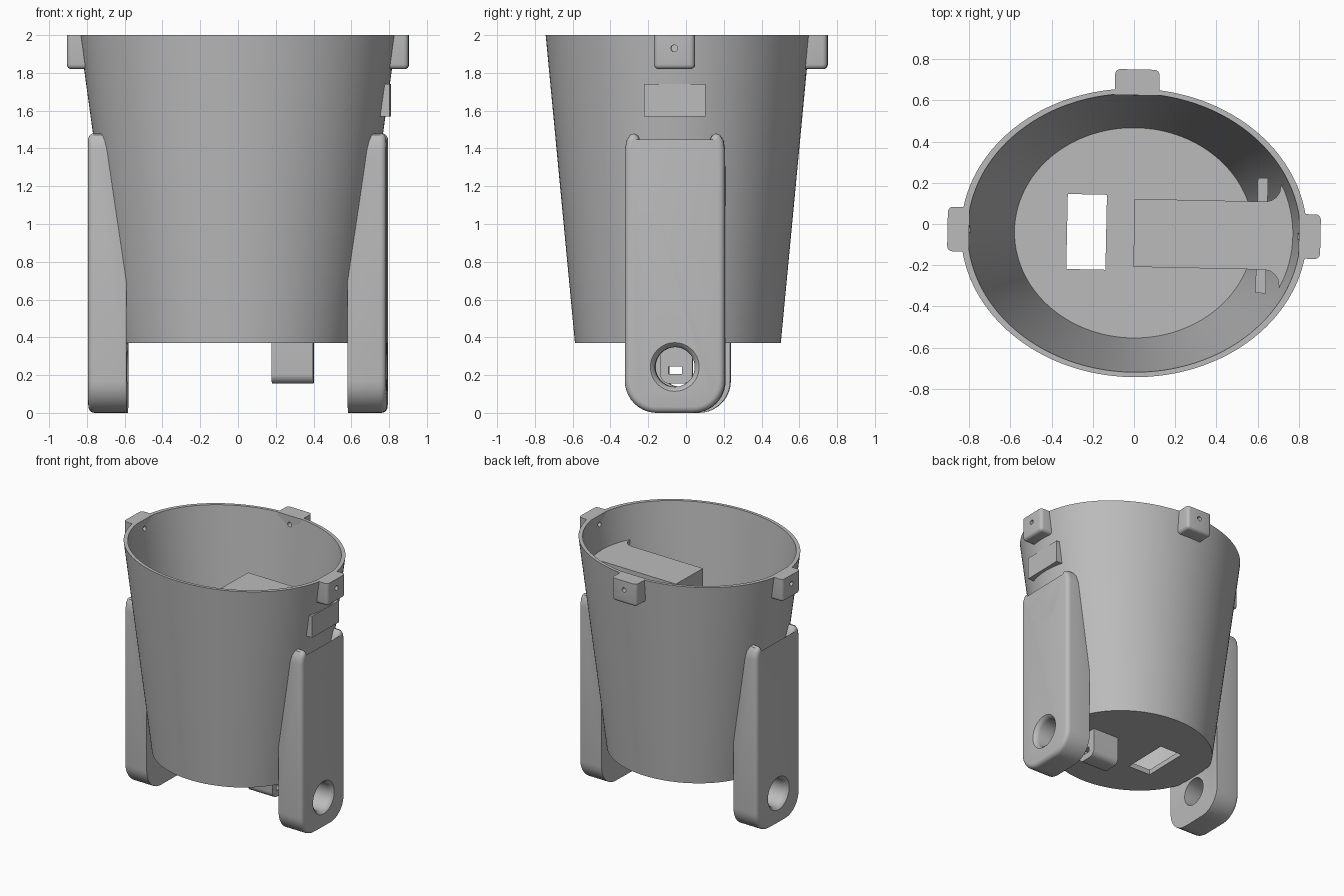
import bpy, bmesh, math
from mathutils import Matrix

if "Cube" in bpy.data.objects:
    bpy.data.objects.remove(bpy.data.objects["Cube"], do_unlink=True)

grey = bpy.data.materials.new("plain_grey")
grey.use_nodes = True
grey.diffuse_color = (0.5, 0.5, 0.5, 1)
grey.node_tree.nodes["Principled BSDF"].inputs["Base Color"].default_value = (0.5, 0.5, 0.5, 1)

# The whole model is turned slightly about the bucket axis
PLACE = Matrix.Translation((0, -0.043, 0)) @ Matrix.Rotation(math.radians(-1.2), 4, "Z")


def finish(name, bm, turn=Matrix()):
    bmesh.ops.recalc_face_normals(bm, faces=bm.faces)
    bm.transform(PLACE @ turn)
    if turn.is_negative:
        bmesh.ops.reverse_faces(bm, faces=bm.faces)
    mesh = bpy.data.meshes.new(name)
    bm.to_mesh(mesh)
    bm.free()
    mesh.materials.append(grey)
    obj = bpy.data.objects.new(name, mesh)
    bpy.context.collection.objects.link(obj)
    return obj


def loft(name, rings, turn=Matrix(), n=128):
    """Solid through ellipses given as (rx, ry, z)."""
    bm = bmesh.new()
    loops = [[bm.verts.new((rx * math.cos(math.tau * i / n), ry * math.sin(math.tau * i / n), z))
              for i in range(n)] for rx, ry, z in rings]
    for a, b in zip(loops, loops[1:]):
        for i in range(n):
            bm.faces.new((a[i], a[i - 1], b[i - 1], b[i]))
    bm.faces.new(loops[0])
    bm.faces.new(loops[-1])
    return finish(name, bm, turn)


def prism(points, axis, lo, hi):
    """Extrude a flat outline along x or z; returns bmesh and its far cap."""
    bm = bmesh.new()
    verts = [bm.verts.new((lo, a, b) if axis == "x" else (a, b, lo)) for a, b in points]
    face = bm.faces.new(verts)
    ext = bmesh.ops.extrude_face_region(bm, geom=[face])["geom"]
    shift = (hi - lo, 0, 0) if axis == "x" else (0, 0, hi - lo)
    bmesh.ops.translate(bm, vec=shift, verts=[v for v in ext if isinstance(v, bmesh.types.BMVert)])
    cap = next(f for f in ext if isinstance(f, bmesh.types.BMFace))
    bmesh.ops.recalc_face_normals(bm, faces=bm.faces)
    return bm, cap


def box(lo, hi):
    return prism([(lo[0], lo[1]), (hi[0], lo[1]), (hi[0], hi[1]), (lo[0], hi[1])], "z", lo[2], hi[2])[0]


def cut(obj, *cutters):
    bpy.context.view_layer.objects.active = obj
    for c in cutters:
        mod = obj.modifiers.new("cut", "BOOLEAN")
        mod.operation, mod.solver, mod.object = "DIFFERENCE", "EXACT", c
        bpy.ops.object.modifier_apply(modifier=mod.name)


def along_x(x, y, z):
    return Matrix.Translation((x, y, z)) @ Matrix.Rotation(math.pi / 2, 4, "Y")


helpers = []
parts = []

# Bucket shell with a slot in its floor
bucket = loft("bucket", [(.615, .545, .37), (.84, .70, 2), (.808, .676, 2), (.58, .51, .41)])
core = loft("bucket_core", [(.60, .53, .365), (.825, .688, 2)])
slot = finish("floor_slot", box((-.325, -.182, .3), (-.135, .182, .5)))
helpers += [core, slot]
cut(bucket, slot)
parts.append(bucket)

# Rim lugs, each with a small hole through the bucket wall
for name, angle, start, end in (("left_lug", 0, .80, .905), ("right_lug", 180, .80, .905),
                                ("back_lug", 90, .668, .793)):
    spin = Matrix.Rotation(math.radians(angle), 4, "Z")
    bm = box((start, -.108, 1.82), (end, .108, 2))
    edges = [e for e in bm.edges
             if all(v.co.x > end - .01 for v in e.verts) and any(v.co.z < 1.9 for v in e.verts)]
    edges += [e for e in bm.edges if all(v.co.z < 1.9 for v in e.verts) and e not in edges]
    edges = [e for e in edges if any(v.co.x > end - .01 for v in e.verts)]
    bmesh.ops.bevel(bm, geom=edges, offset=.025, segments=4, profile=.5, affect="EDGES")
    lug = finish(name, bm, spin)
    drill = loft(name + "_drill", [(.018, .018, -.2), (.018, .018, .2)], spin @ along_x(end - .05, 0, 1.93), 20)
    helpers.append(drill)
    cut(lug, drill)
    cut(bucket, drill)
    parts.append(lug)

# Side legs: forked top, rounded foot, pivot hole, fitted to the bucket wall
half = [(.265, 1.39), (.257, 1.44), (.238, 1.472), (.217, 1.48), (.197, 1.468), (.177, 1.43),
        (.147, 1.34), (.117, 1.265), (.08, 1.21), (.04, 1.18)]
r = .17
foot = [(.265 - r + r * math.cos(a), r - r * math.sin(a))
        for a in (math.pi / 2 * i / 10 for i in range(11))]
side = list(reversed(foot)) + half
outline = side + [(0, 1.17)] + [(-y, z) for y, z in reversed(side)]
for name, sx in (("left_leg", 1), ("right_leg", -1)):
    bm, cap = prism(outline, "x", .585, .79)
    bmesh.ops.bevel(bm, geom=list(cap.edges), offset=.032, segments=4, profile=.5, affect="EDGES")
    flip = Matrix.Scale(sx, 4, (1, 0, 0))
    leg = finish(name, bm, flip)
    turn = Matrix.Rotation(0 if sx > 0 else math.pi, 4, "Z")
    bore = loft(name + "_bore", [(.105, .105, -.2), (.105, .105, .07), (.112, .112, .09), (.13, .13, .106),
                                 (.13, .13, .2)], turn @ along_x(.685, 0, .243), 48)
    helpers.append(bore)
    cut(leg, core, bore)
    parts.append(leg)

# Inner shelf, flaring into the wall and showing slightly outside
edge = [(0, .165), (.64, .165), (.665, .172), (.687, .187), (.702, .21), (.71, .25),
        (.735, .2), (.75, .163), (.806, .163)]
plan = edge + [(x, -y) for x, y in reversed(edge)]
parts.append(finish("inner_shelf", prism(plan, "z", 1.57, 1.74)[0]))

# Crossbar under the shelf
parts.append(finish("shelf_crossbar", box((.595, -.28, 1.575), (.645, .28, 1.61))))

# Block below the floor, rounded underneath, with a slot through it
c = .05
low = [(.085 - c + c * math.cos(a), .155 + c - c * math.sin(a))
       for a in (math.pi / 2 * i / 6 for i in range(7))]
ublock = [(.085, .38)] + low + [(-y, z) for y, z in reversed(low)] + [(-.085, .38)]
block = finish("under_block", prism(ublock, "x", .18, .40)[0])
window = finish("block_window", box((.1, -.04, .205), (.5, .03, .245)))
helpers.append(window)
cut(block, window)
parts.append(block)

for h in helpers:
    bpy.data.objects.remove(h, do_unlink=True)

# Smooth curved faces, keep crisp edges
bpy.ops.object.select_all(action="DESELECT")
for p in parts:
    p.select_set(True)
bpy.context.view_layer.objects.active = bucket
bpy.ops.object.shade_smooth_by_angle(angle=math.radians(32))
